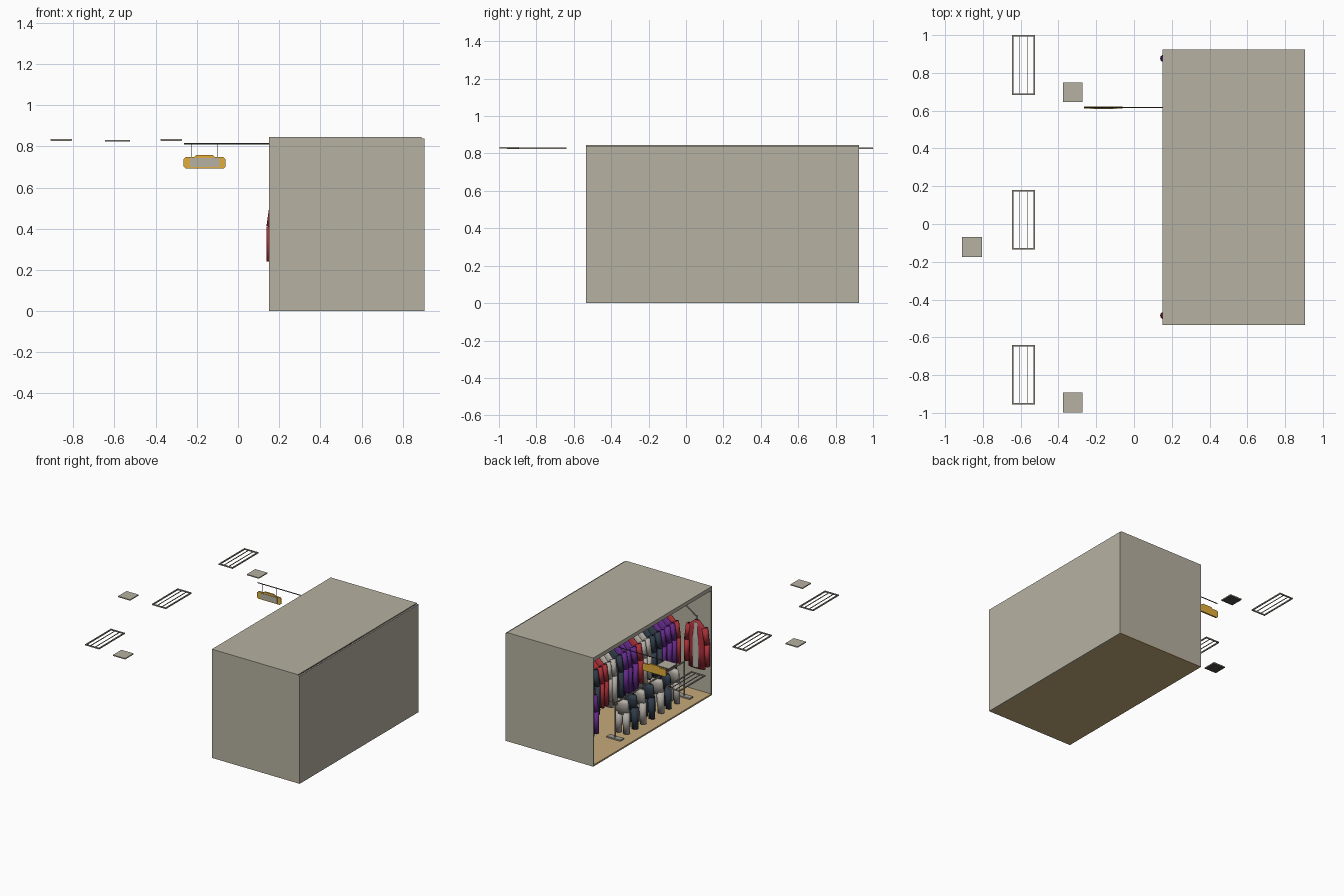
import bpy, bmesh, math, random
from mathutils import Vector, Matrix

random.seed(4)
cube = bpy.data.objects.get("Cube")
if cube:
    bpy.data.objects.remove(cube, do_unlink=True)


def mat(name, r, g, b):
    col = [((c / 255 + 0.055) / 1.055) ** 2.4 for c in (r, g, b)] + [1]
    m = bpy.data.materials.new(name)
    m.use_nodes = True
    m.diffuse_color = col
    m.node_tree.nodes["Principled BSDF"].inputs["Base Color"].default_value = col
    return m


WALL = mat("warm_grey", 182, 177, 161)
FLOOR = mat("tan_wood", 198, 170, 124)
METAL = mat("rail_metal", 158, 153, 143)
DARK = mat("dark_metal", 78, 75, 72)
GOLD = mat("sign_gold", 226, 174, 60)
RED = mat("red_cloth", 172, 50, 58)
PURPLE = mat("purple_cloth", 102, 44, 142)
NAVY = mat("navy_cloth", 50, 62, 76)
PALE = mat("pale_cloth", 182, 176, 168)


def add(name, bm, m):
    bmesh.ops.recalc_face_normals(bm, faces=bm.faces)
    me = bpy.data.meshes.new(name)
    bm.to_mesh(me)
    bm.free()
    me.materials.append(m)
    ob = bpy.data.objects.new(name, me)
    bpy.context.collection.objects.link(ob)
    return ob


def put_box(bm, lo, hi):
    lo, hi = Vector(lo), Vector(hi)
    mx = Matrix.Translation((lo + hi) / 2) @ Matrix.Diagonal((*(hi - lo), 1))
    bmesh.ops.create_cube(bm, size=1, matrix=mx)


def box(name, lo, hi, m):
    bm = bmesh.new()
    put_box(bm, lo, hi)
    return add(name, bm, m)


def put_rod(bm, a, b, r, r2=None, seg=8):
    # Round or tapered rod between two points
    a, b = Vector(a), Vector(b)
    d = b - a
    mx = Matrix.Translation((a + b) / 2) @ d.to_track_quat('Z', 'Y').to_matrix().to_4x4()
    bmesh.ops.create_cone(bm, cap_ends=True, segments=seg, radius1=r,
                          radius2=r if r2 is None else r2, depth=d.length, matrix=mx)


def rods(name, pairs, r, m):
    bm = bmesh.new()
    for a, b in pairs:
        put_rod(bm, a, b, r)
    return add(name, bm, m)


def put_loft(bm, rings, seg=12):
    # Ring rows: (z, centre x, half width, half depth)
    rows = []
    for z, cx, w, d in rings:
        rows.append([bm.verts.new((cx + w * math.cos(t * math.tau / seg),
                                   d * math.sin(t * math.tau / seg), z)) for t in range(seg)])
    for p, q in zip(rows, rows[1:]):
        for i in range(seg):
            j = (i + 1) % seg
            bm.faces.new((p[i], p[j], q[j], q[i]))
    bm.faces.new(rows[0])
    bm.faces.new(rows[-1])


# Room shell, open towards -x
X0, X1, Y0, Y1, H = 0.15, 0.905, -0.535, 0.925, 0.838
box("floor", (X0, Y0, 0), (X1 - 0.012, Y1, 0.012), FLOOR)
box("back_wall", (X1 - 0.012, Y0, 0), (X1, Y1, H), WALL)
box("right_end_wall", (X0, Y0, 0), (X1 - 0.012, Y0 + 0.012, H), WALL)
box("left_end_wall", (X0, Y1 - 0.012, 0), (X1 - 0.012, Y1, H), WALL)
box("ceiling", (X0, Y0, H), (X1 - 0.014, Y1, H + 0.007), WALL)
box("opening_header", (X0, Y0 + 0.012, 0.815), (X0 + 0.012, Y1 - 0.012, H), WALL)

# Ceiling panels with dark undersides
for i, (x, y) in enumerate([(-0.858, -0.122), (-0.325, 0.698), (-0.325, -0.945)]):
    box(f"ceiling_panel_{i}", (x - 0.052, y - 0.052, 0.828), (x + 0.052, y + 0.052, 0.836), WALL)
    box(f"panel_underside_{i}", (x - 0.05, y - 0.05, 0.827), (x + 0.05, y + 0.05, 0.828), DARK)

# Open ceiling light frames
for i, y in enumerate((0.842, 0.022, -0.798)):
    bm = bmesh.new()
    xa, xb, ya, yb = -0.645, -0.525, y - 0.158, y + 0.158
    t, za, zb = 0.008, 0.823, 0.832
    for x in (xa, xb - t):
        put_box(bm, (x, ya, za), (x + t, yb, zb))
    for yy in (ya, yb - t):
        put_box(bm, (xa + t, yy, za), (xb - t, yy + t, zb))
    for k in (1, 2):
        x = xa + (xb - xa) * k / 3
        put_box(bm, (x - 0.002, ya + t, za + 0.002), (x + 0.002, yb - t, zb - 0.002))
    add(f"light_frame_{i}", bm, METAL)

# Hanging sign on a bracket
SY = 0.617
rods("sign_bracket", [((-0.262, SY, 0.812), (0.15, SY, 0.812))], 0.0035, DARK)
rods("sign_wires", [((x, SY, 0.745), (x, SY, 0.812)) for x in (-0.225, -0.1)], 0.0015, DARK)


def sign_plate(name, half, y0, y1, m):
    pts = half + [(-x, z) for x, z in reversed(half)]
    bm = bmesh.new()
    f = bm.faces.new([bm.verts.new((x - 0.162, y0, z)) for x, z in pts])
    ext = bmesh.ops.extrude_face_region(bm, geom=[f])
    bmesh.ops.translate(bm, vec=(0, y1 - y0, 0),
                        verts=[v for v in ext["geom"] if isinstance(v, bmesh.types.BMVert)])
    return add(name, bm, m)


sign_plate("sign_board", [(0.092, 0.692), (0.102, 0.702), (0.102, 0.738), (0.092, 0.748),
                          (0.05, 0.748), (0.04, 0.758)], SY - 0.006, SY + 0.006, GOLD)
sign_plate("sign_face", [(0.072, 0.699), (0.072, 0.743)], SY - 0.009, SY - 0.006, WALL)


# Garments, origin at the hanger hook
def jacket(name, m, x, y, z, turn, length=0.4, shirt_front=False):
    bm = bmesh.new()
    put_loft(bm, [(-length, 0, 0.074, 0.022), (-0.26, 0, 0.064, 0.021), (-0.16, 0, 0.07, 0.022),
                  (-0.085, 0, 0.078, 0.019), (-0.055, 0, 0.045, 0.015), (-0.035, 0, 0.022, 0.013)])
    for s in (1, -1):
        put_rod(bm, (s * 0.09, 0, 0.03 - length), (s * 0.087, 0, -0.2), 0.017, 0.02, seg=10)
        put_rod(bm, (s * 0.087, 0, -0.2), (s * 0.068, 0, -0.08), 0.02, 0.022, seg=10)
    for f in bm.faces:
        f.smooth = True
    hooks = bmesh.new()
    put_rod(hooks, (0, 0, -0.04), (0, 0, 0.004), 0.002)
    parts = [add(name, bm, m), add(name + "_hanger", hooks, DARK)]
    if shirt_front:
        shirt = bmesh.new()
        put_loft(shirt, [(0.01 - length, 0, 0.036, 0.03), (-0.16, 0, 0.034, 0.029),
                         (-0.045, 0, 0.02, 0.02)])
        parts.append(add(name + "_shirt", shirt, PALE))
    for p in parts:
        p.matrix_world = Matrix.Translation((x, y, z)) @ Matrix.Rotation(turn, 4, 'Z')


def trousers(name, m, x, y, z):
    bm = bmesh.new()
    put_loft(bm, [(-0.12, 0, 0.058, 0.026), (-0.04, 0, 0.052, 0.023), (-0.015, 0, 0.046, 0.02)])
    for s in (1, -1):
        put_loft(bm, [(-0.27, s * 0.034, 0.025, 0.021), (-0.105, s * 0.029, 0.029, 0.025)])
    for f in bm.faces:
        f.smooth = True
    ob = add(name, bm, m)
    ob.location = (x, y, z)
    ob.rotation_euler.z = random.uniform(-0.25, 0.25)


# Main garment rail, colours hung in groups
RX, RZ = 0.4, 0.675
rods("main_rail", [((RX, Y0 + 0.01, RZ), (RX, Y1 - 0.01, RZ))], 0.006, METAL)
groups = [(PURPLE, 3), (NAVY, 1), (RED, 2), (PALE, 2), (NAVY, 1), (PURPLE, 3), (RED, 1),
          (PALE, 2), (NAVY, 2), (PURPLE, 3), (RED, 1)]
colours = [c for c, n in groups for _ in range(n)]
for i, c in enumerate(colours):
    jacket(f"jacket_{i}", c, RX, 0.83 - i * 0.059, RZ, random.uniform(-0.2, 0.2),
           random.uniform(0.4, 0.46))

# End wall displays with slanted brackets
for name, y, wall, c in (("right_end", -0.485, Y0 + 0.008, RED), ("left_end", 0.877, Y1 - 0.008, PURPLE)):
    jacket(name + "_jacket", c, 0.245, y, 0.61, 0, 0.4, wall < 0)
    rods(name + "_bracket", [((0.38, wall, 0.65), (0.245, y, 0.6))], 0.004, METAL)

# Low trouser rack with flat feet
TX, TZ, ENDS = 0.28, 0.285, (0.47, -0.38)
rods("trouser_rack", [((TX, ENDS[0], TZ), (TX, ENDS[1], TZ))]
     + [((TX, y, 0.012), (TX, y, TZ)) for y in ENDS], 0.005, METAL)
for i, y in enumerate(ENDS):
    box(f"rack_foot_{i}", (TX - 0.06, y - 0.022, 0.012), (TX + 0.06, y + 0.022, 0.022), METAL)
for i in range(7):
    trousers(f"trousers_{i}", (PALE, NAVY)[i % 2], TX, 0.38 - i * 0.105, TZ + 0.01)
